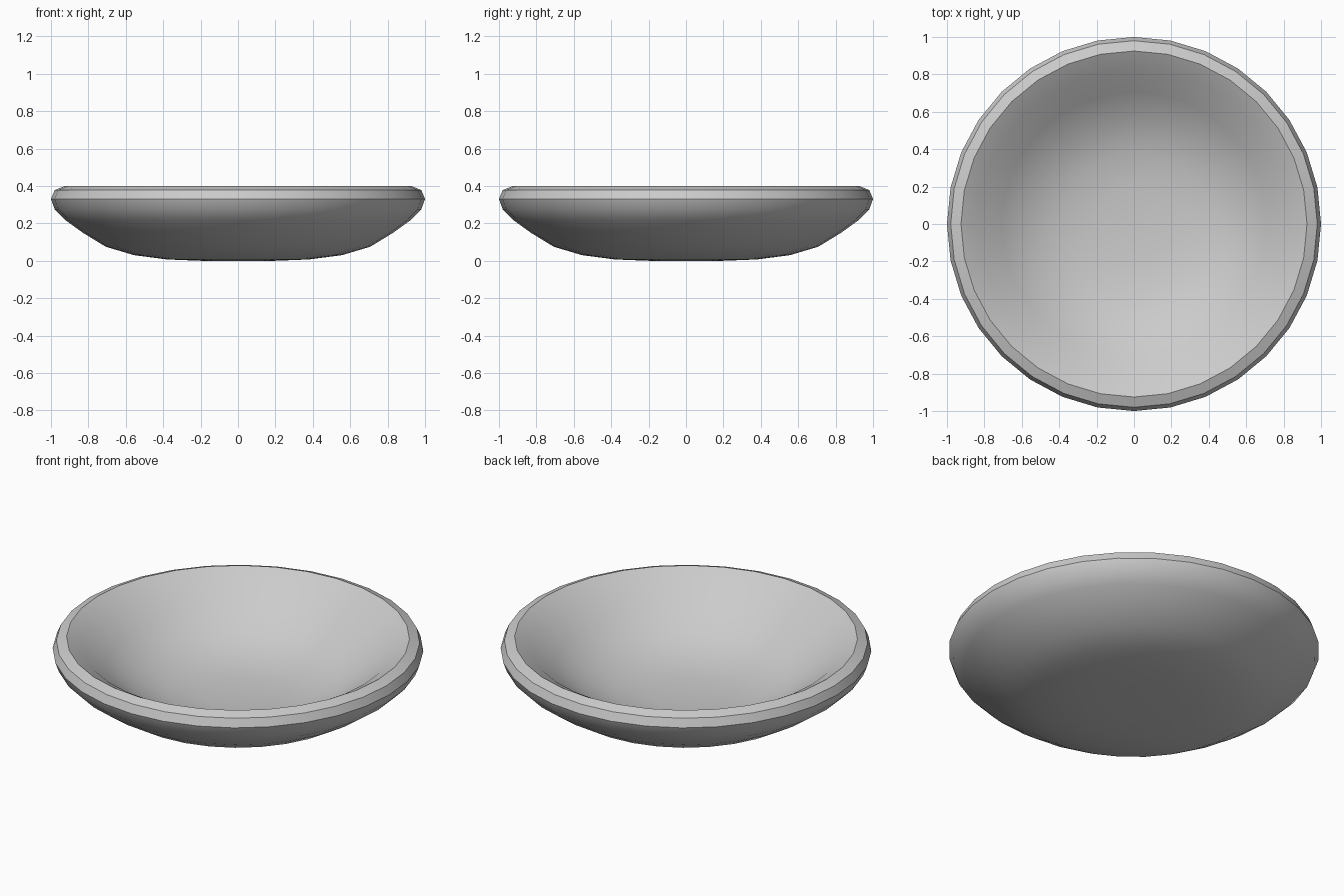
import bpy, bmesh, math
from mathutils import Vector

cube = bpy.data.objects.get("Cube")
if cube:
    bpy.data.objects.remove(cube, do_unlink=True)

SIDES = 32

# Plain grey finish
grey = bpy.data.materials.new("grey")
grey.use_nodes = True
colour = (0.6, 0.6, 0.6, 1)
grey.diffuse_color = colour
grey.node_tree.nodes["Principled BSDF"].inputs["Base Color"].default_value = colour

# Half cross-section (radius, height): underside, bevelled rim, inner wall, floor
profile = [(0, 0), (0.2, 0), (0.38, 0.007), (0.556, 0.03), (0.707, 0.075),
           (0.83, 0.15), (0.92, 0.215), (0.98, 0.275), (1, 0.33),
           (0.98, 0.378), (0.925, 0.4),
           (0.83, 0.345), (0.707, 0.245), (0.556, 0.148), (0.38, 0.09),
           (0.2, 0.07), (0, 0.065)]

# Spin the cross-section into a closed bowl
bm = bmesh.new()
points = [bm.verts.new((r, 0, z)) for r, z in profile]
edges = [bm.edges.new(pair) for pair in zip(points, points[1:])]
bmesh.ops.spin(bm, geom=points + edges, cent=Vector(), axis=(0, 0, 1),
               angle=math.tau, steps=SIDES, use_merge=True)
bmesh.ops.remove_doubles(bm, verts=bm.verts, dist=0.0005)
bmesh.ops.recalc_face_normals(bm, faces=bm.faces)

mesh = bpy.data.meshes.new("bowl")
bm.to_mesh(mesh)
bm.free()
mesh.materials.append(grey)
bowl = bpy.data.objects.new("bowl", mesh)
bpy.context.collection.objects.link(bowl)

# Smooth surfaces with crisp rim edges
bpy.ops.object.select_all(action="DESELECT")
bowl.select_set(True)
bpy.context.view_layer.objects.active = bowl
bpy.ops.object.shade_smooth_by_angle(angle=math.radians(30))
